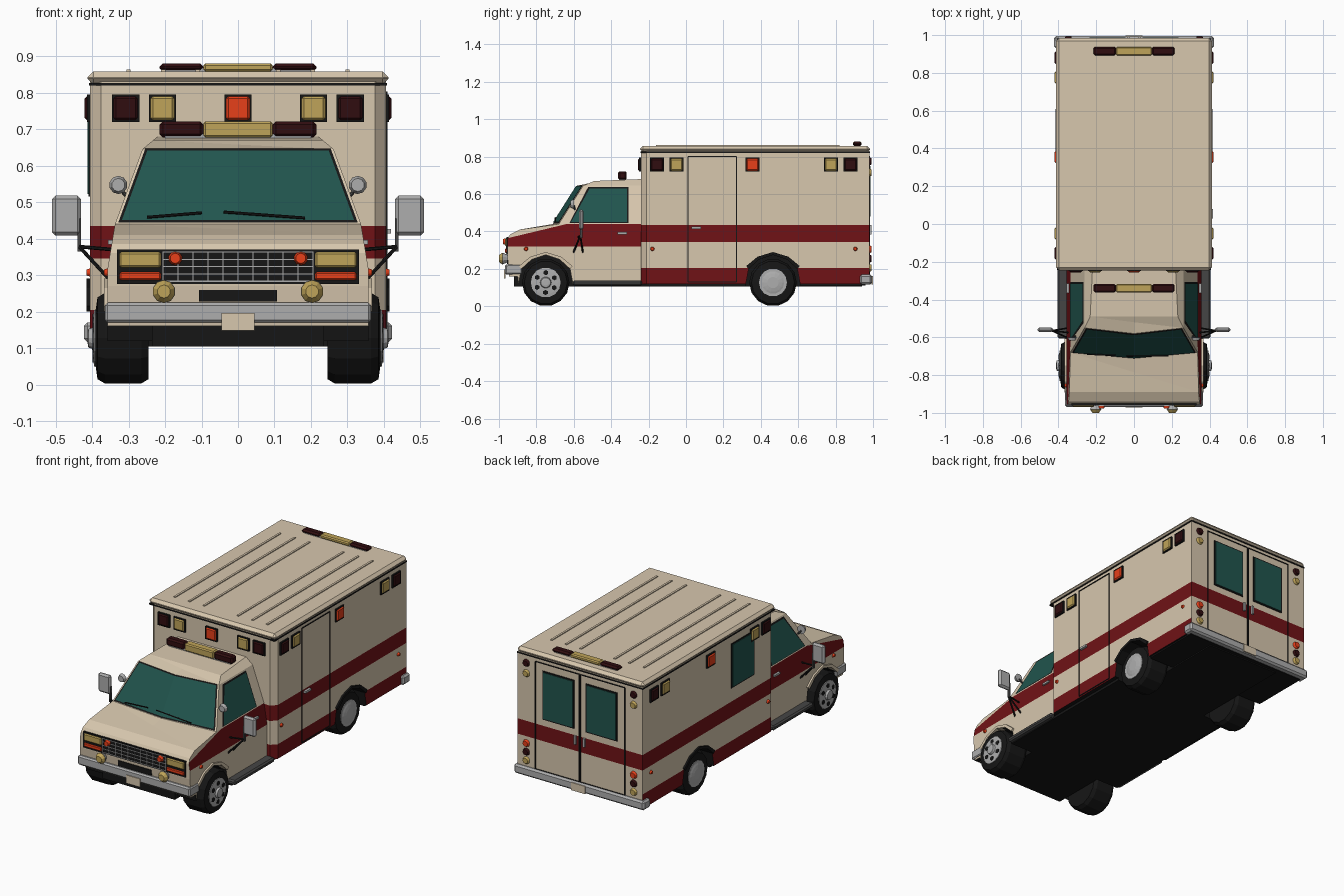
import bpy, bmesh, math
from mathutils import Vector

if "Cube" in bpy.data.objects:
    bpy.data.objects.remove(bpy.data.objects["Cube"])

def mat(name, r, g, b):
    m = bpy.data.materials.new(name)
    m.diffuse_color = (r, g, b, 1)
    m.use_nodes = True
    m.node_tree.nodes["Principled BSDF"].inputs["Base Color"].default_value = m.diffuse_color
    return m

CREAM = mat("cream_paint", .68, .57, .42)
RED = mat("red_stripe", .16, .006, .008)
BLACK = mat("black_trim", .008, .008, .008)
GLASS = mat("green_glass", .015, .09, .075)
AMBER = mat("amber_lens", .52, .37, .10)
LAMP = mat("red_lamp", .8, .05, .01)
MAROON = mat("dark_red_lens", .03, .004, .005)
GREY = mat("light_metal", .42, .42, .42)
DARK = mat("dark_metal", .06, .06, .06)

def finish(name, bm, *mats):
    bmesh.ops.recalc_face_normals(bm, faces=bm.faces)
    me = bpy.data.meshes.new(name)
    bm.to_mesh(me)
    bm.free()
    for m in mats:
        me.materials.append(m)
    o = bpy.data.objects.new(name, me)
    bpy.context.collection.objects.link(o)
    return o

def slab(name, c, d, m, bevel=0):
    bm = bmesh.new()
    bmesh.ops.create_cube(bm, size=1)
    for v in bm.verts:
        v.co = Vector(v.co[i] * d[i] + c[i] for i in range(3))
    if bevel:
        bmesh.ops.bevel(bm, geom=bm.edges[:], offset=bevel, segments=1, affect='EDGES')
    return finish(name, bm, m)

def rod(name, p, q, r, m, r2=None, seg=10):
    p, q = Vector(p), Vector(q)
    bm = bmesh.new()
    bmesh.ops.create_cone(bm, cap_ends=True, segments=seg, radius1=r,
                          radius2=r if r2 is None else r2, depth=(q - p).length)
    rot = (q - p).to_track_quat('Z', 'Y')
    for v in bm.verts:
        v.co = rot @ v.co + (p + q) / 2
    return finish(name, bm, m)

def sheet(name, quads, m):
    bm = bmesh.new()
    for q in quads:
        bm.faces.new([bm.verts.new(p) for p in q])
    bmesh.ops.remove_doubles(bm, verts=bm.verts, dist=1e-5)
    return finish(name, bm, m)

def prism(profile, x0, x1):
    bm = bmesh.new()
    f = bm.faces.new([bm.verts.new((x0, y, z)) for y, z in profile])
    ext = bmesh.ops.extrude_face_region(bm, geom=[f])
    for v in ext['geom']:
        if isinstance(v, bmesh.types.BMVert):
            v.co.x = x1
    bmesh.ops.recalc_face_normals(bm, faces=bm.faces)
    return bm

def cut(bm, co, no):
    bmesh.ops.bisect_plane(bm, geom=bm.verts[:] + bm.edges[:] + bm.faces[:], plane_co=co, plane_no=no)

def lathe(name, prof, y, z, s, m, seg=14):
    bm = bmesh.new()
    rings = [[bm.verts.new((s * x, y + r * math.cos(k * math.tau / seg), z + r * math.sin(k * math.tau / seg)))
              for k in range(seg)] for r, x in prof]
    for a, b in zip(rings, rings[1:]):
        for k in range(seg):
            bm.faces.new((a[k], a[k - 1], b[k - 1], b[k]))
    bm.faces.new(rings[0])
    bm.faces.new(rings[-1])
    return finish(name, bm, m)

def lens(name, c, axis, sgn, m, w=.065, h=.065):
    # framed rectangular lamp on a wall facing along axis
    for suffix, grow, t, mm in (("_frame", .01, .014, BLACK), ("", 0, .026, m)):
        d = [w + grow, w + grow, h + grow]
        d[axis] = t
        slab(name + suffix, c, d, mm, .006 if not grow else 0)

def seam(name, axis, at, a0, a1, z0, z1):
    # dark outline of a door
    for a, z, w, h in (((a0 + a1) / 2, z0, a1 - a0, .005), ((a0 + a1) / 2, z1, a1 - a0, .005),
                       (a0, (z0 + z1) / 2, .005, z1 - z0), (a1, (z0 + z1) / 2, .005, z1 - z0)):
        c, d = ((at, a, z), (.006, w, h)) if axis == 0 else ((a, at, z), (w, .006, h))
        slab(name, c, d, BLACK)

def arch(y):
    return [(y + dy, z) for dy, z in ((-.145, .12), (-.13, .2), (-.075, .25), (0, .275), (.075, .25), (.13, .2), (.145, .12))]

def is_arch(f, y0):
    c = f.calc_center_median()
    return f.normal.z < -.3 or (abs(f.normal.x) < .3 and c.z < .28 and abs(c.y - y0) < .16)

# patient compartment with stripes
bm = prism([(-.24, .12)] + arch(.465) + [(.98, .12), (.98, .83), (-.24, .83)], -.405, .405)
bmesh.ops.bevel(bm, geom=[e for e in bm.edges if all(v.co.y < -.23 for v in e.verts)
                and abs(e.verts[0].co.z - e.verts[1].co.z) > .5], offset=.03, segments=1, affect='EDGES')
bmesh.ops.triangulate(bm, faces=bm.faces[:])
for z in (.205, .345, .435):
    cut(bm, (0, 0, z), (0, 0, 1))
bm.normal_update()
for f in bm.faces:
    z = f.calc_center_median().z
    if is_arch(f, .465):
        f.material_index = 2
    elif abs(f.normal.z) < .5 and (.345 < z < .435 or (z < .205 and f.normal.y < .5)):
        f.material_index = 1
finish("rear_compartment", bm, CREAM, RED, BLACK)
slab("compartment_roof", (0, .37, .84), (.824, 1.23, .036), CREAM, .016)
slab("roof_seam", (0, .37, .823), (.817, 1.226, .007), BLACK)
for s in (-1, 1):
    for x in (.11, .205, .3):
        slab("roof_rib", (s * x, .33, .859), (.012, .98, .008), CREAM)

# cab: extruded side profile, tapered toward the roof
W = [(.1, .357), (.32, .357), (.44, .337), (.645, .262), (.68, .22), (.8, .22)]
def width(z):
    for (a, wa), (b, wb) in zip(W, W[1:]):
        if z <= b:
            return wa + (wb - wa) * (z - a) / (b - a)

bm = prism([(-.24, .12)] + arch(-.75)[::-1] + [(-.9, .16), (-.945, .16), (-.955, .27), (-.955, .36), (-.94, .385),
           (-.89, .41), (-.68, .44), (-.55, .645), (-.49, .67), (-.24, .68)], -1, 1)
bmesh.ops.triangulate(bm, faces=bm.faces[:])
for z in (.32, .44, .645):
    cut(bm, (0, 0, z), (0, 0, 1))
cut(bm, (0, -.7, .425), (0, -.24, 1))
cut(bm, (0, 0, 0), (1, 0, 0))
for v in bm.verts:
    if v.co.z > .435 and v.co.y < -.54:
        v.co.y -= .03 * (1 - abs(v.co.x))
    v.co.x *= width(v.co.z)
bm.normal_update()
for f in bm.faces:
    c = f.calc_center_median()
    if is_arch(f, -.75):
        f.material_index = 2
    elif abs(f.normal.x) > .7 and .32 < c.z < min(.44, .425 + (c.y + .7) * .24):
        f.material_index = 1
finish("cab_body", bm, CREAM, RED, BLACK)

# windscreen with black surround
def screen(u, t, inset, off):
    z = .44 + .205 * t
    return (u * (width(z) - inset), -.68 + .13 * t - .03 * (1 - abs(u)) - off * .85, z + off * .53)
for name, ins, t0, t1, off, m in (("windscreen_seal", .008, .01, 1, .003, BLACK), ("windscreen", .016, .04, .97, .006, GLASS)):
    sheet(name, [[screen(a, t0, ins, off), screen(b, t0, ins, off), screen(b, t1, ins, off), screen(a, t1, ins, off)]
                 for a, b in ((-1, 0), (0, 1))], m)
for a, b in (((-.75, .06), (-.3, .12)), ((-.12, .13), (.55, .05))):
    rod("wiper", screen(*a, 0, .012), screen(*b, 0, .012), .004, BLACK, seg=6)

# underbody
slab("chassis", (0, .01, .2), (.47, 1.86, .19), BLACK)
slab("rear_skirt_floor", (0, .785, .118), (.79, .35, .012), BLACK)
slab("middle_floor", (0, -.14, .115), (.76, .92, .02), BLACK)

# wheels
for s in (-1, 1):
    for y, n in ((-.75, "front"), (.465, "rear")):
        lathe(n + "_tyre", [(.08, .245), (.115, .245), (.127, .265), (.127, .365), (.115, .385), (.08, .39)], y, .127, s, BLACK)
        if n == "front":
            lathe("front_hub", [(.08, .385), (.08, .394), (.065, .396), (.03, .398), (.026, .41), (.015, .412)], y, .127, s, GREY)
            for k in range(6):
                a = k * math.tau / 6 + .5
                cy, cz = y + .053 * math.cos(a), .127 + .053 * math.sin(a)
                rod("hub_hole", (s * .392, cy, cz), (s * .399, cy, cz), .014, BLACK, seg=6)
        else:
            lathe("rear_hub", [(.075, .38), (.075, .393), (.06, .393), (.05, .396), (.03, .4)], y, .127, s, GREY)
    # wheel arch lips
    for y, n, m, x in ((-.75, "front", CREAM, .357), (.465, "rear", BLACK, .405)):
        lip = arch(y)[1:-1]
        outer = [(y + (py - y) * 1.1, pz + .015) for py, pz in lip]
        finish(n + "_arch_lip", prism(lip + outer[::-1], s * (x - .03), s * (x + .01)), m)

    # running boards and cab doors
    slab("running_board", (s * .365, -.42, .125), (.08, .37, .028), DARK, .008)
    for name, g, off, m in (("side_window_seal", .008, .002, BLACK), ("side_window", 0, .005, GLASS)):
        pts = [(-.615 - g, .45 - g / 2), (-.315 + g, .45 - g / 2), (-.315 + g, .63 + g), (-.515 - g, .63 + g)]
        sheet(name, [[(s * (width(z) + off), y, z) for y, z in pts]], m)
    slab("cab_door_handle", (s * .349, -.34, .39), (.015, .05, .012), GREY)
    # door mirrors on braces
    slab("mirror", (s * .47, -.56, .463), (.08, .026, .11), GREY, .01)
    slab("mirror_stem", (s * .435, -.56, .41), (.01, .014, .09), DARK)
    for y, z in ((-.605, .28), (-.55, .28), (-.575, .37)):
        rod("mirror_brace", (s * .345, y, z), (s * .435, -.565, .378), .005, BLACK, seg=6)
    rod("round_mirror", (s * .328, -.60, .547), (s * .328, -.618, .547), .025, GREY, .018)
    rod("round_mirror_arm", (s * .328, -.6, .54), (s * .29, -.59, .5), .005, DARK, seg=6)

    # side lamps and markers
    for y, m in ((-.155, MAROON), (-.05, AMBER), (.355, LAMP), (.775, AMBER), (.88, MAROON)):
        lens("side_lamp", (s * .407, y, .757), 0, s, m)
    for y, x in ((-.18, .405), (.905, .405), (-.855, .357)):
        rod("side_marker", (s * (x - .005), y, .307), (s * (x + .01), y, .307), .013, LAMP, .008)
    # lamps on the compartment front
    lens("front_lamp", (s * .308, -.243, .757), 1, -1, MAROON)
    lens("front_lamp", (s * .207, -.243, .757), 1, -1, AMBER)

    # headlamps, indicators and fog lamps
    slab("headlamp_frame", (s * .268, -.955, .323), (.128, .01, .094), BLACK)
    slab("headlamp", (s * .268, -.958, .342), (.114, .02, .042), AMBER, .005)
    slab("indicator", (s * .268, -.958, .297), (.114, .02, .022), LAMP, .004)
    rod("grille_lamp", (s * .172, -.955, .346), (s * .172, -.978, .346), .02, LAMP, .014)
    rod("fog_lamp_shell", (s * .203, -.955, .255), (s * .203, -.982, .255), .02, GREY, .032)
    rod("fog_lamp", (s * .203, -.982, .255), (s * .203, -1.0, .255), .031, AMBER, .018)

    # rear doors, windows and lamp columns
    seam("rear_door_seam", 1, .981, *sorted((s * .004, s * .29)), .17, .8)
    slab("rear_window_seal", (s * .14, .981, .615), (.205, .006, .285), BLACK)
    slab("rear_window", (s * .14, .983, .615), (.19, .008, .27), GLASS)
    slab("rear_door_handle", (s * .03, .985, .41), (.012, .014, .05), GREY)
    for z, m in ((.775, MAROON), (.715, AMBER), (.305, LAMP), (.255, MAROON), (.205, AMBER)):
        rod("rear_lamp", (s * .348, .978, z), (s * .348, .993, z), .023, m, .016)
lens("front_lamp", (0, -.243, .757), 1, -1, LAMP)

# grille
slab("grille", (0, -.953, .323), (.412, .012, .094), BLACK)
for i in range(5):
    slab("grille_bar", (0, -.96, .283 + i * .02), (.41, .006, .003), GREY)
for i in range(11):
    slab("grille_post", (-.205 + i * .041, -.96, .323), (.003, .006, .084), GREY)
slab("lower_intake", (0, -.952, .243), (.215, .012, .032), BLACK)

# bumpers and plates
slab("front_bumper", (0, -.945, .197), (.73, .045, .055), GREY, .008)
slab("rear_bumper", (0, .962, .143), (.845, .066, .054), GREY, .01)
for s in (-1, 1):
    slab("front_bumper_end", (s * .355, -.917, .197), (.02, .08, .05), GREY, .005)
slab("front_plate", (0, -.969, .172), (.09, .006, .048), CREAM)
slab("rear_plate", (0, .996, .14), (.09, .006, .045), CREAM)

# light bars
for y, z, h in ((-.34, .699, .044), (.915, .869, .022)):
    slab("light_bar_base", (0, y, z - h / 2), (.4, .035, .02), GREY)
    slab("light_bar_centre", (0, y, z), (.19, .046, h), AMBER, .006)
    for s in (-1, 1):
        slab("light_bar_end", (s * .155, y, z), (.12, .046, h), MAROON, .009)

# right side door and left side window
seam("side_door_seam", 0, .406, .01, .27, .13, .8)
slab("side_door_handle", (.412, .055, .42), (.014, .05, .012), GREY)
slab("left_window_seal", (-.406, .057, .645), (.006, .21, .26), BLACK)
slab("left_window", (-.408, .057, .645), (.008, .195, .245), GLASS)
